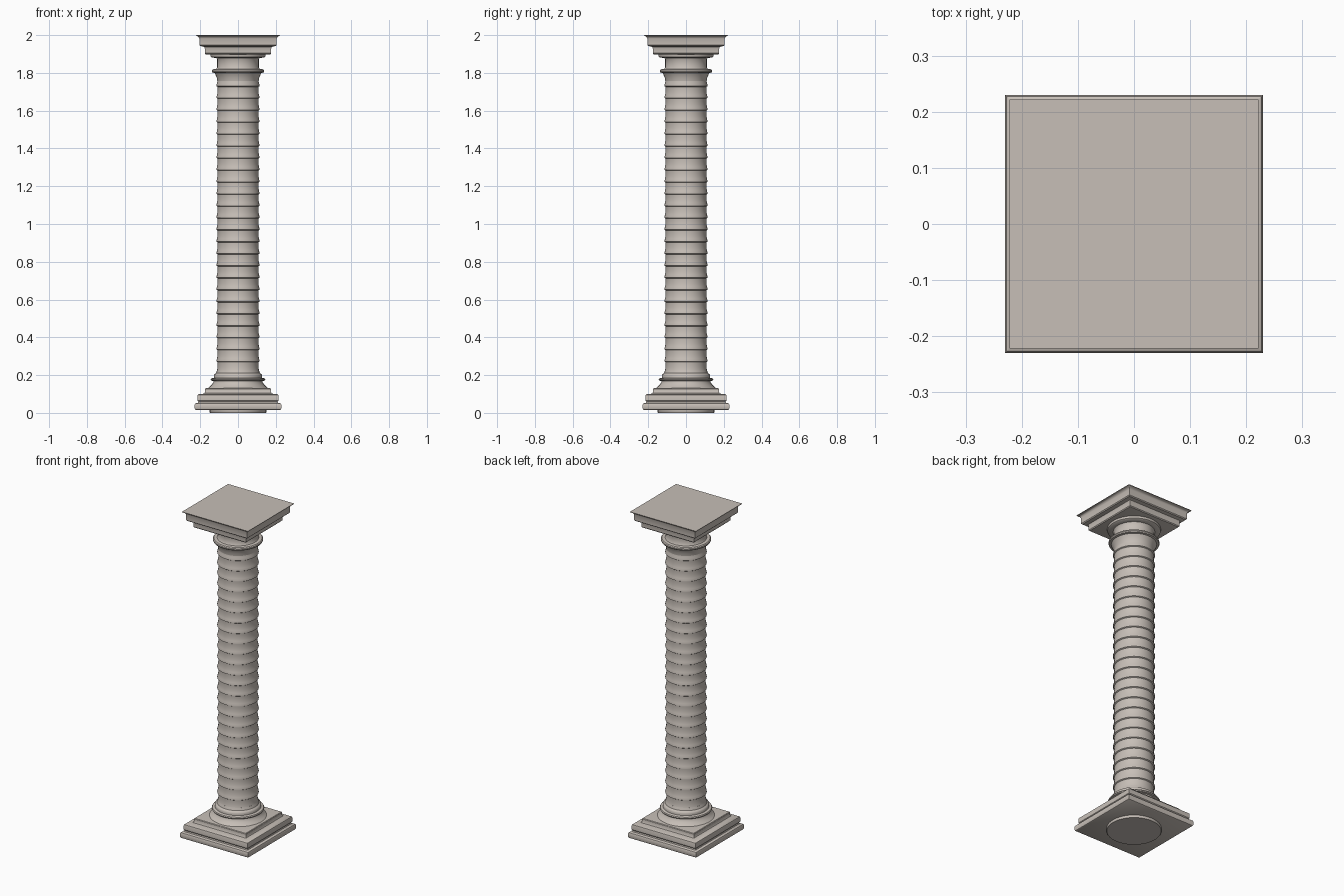
import bpy, bmesh, math

stone = bpy.data.materials.new("warm_grey_stone")
stone.diffuse_color = (0.57, 0.52, 0.475, 1)


def lathe(name, profile, sides):
    """Sweep (half width, z) points round z; 4 sides gives square mouldings."""
    square = sides == 4
    scale = math.sqrt(2) if square else 1
    offset = math.pi / 4 if square else 0
    bm = bmesh.new()
    rings = []
    for r, z in profile:
        rings.append([bm.verts.new((r * scale * math.cos(offset + 2 * math.pi * i / sides),
                                    r * scale * math.sin(offset + 2 * math.pi * i / sides), z))
                      for i in range(sides)])
    for a, b in zip(rings, rings[1:]):
        for i in range(sides):
            j = (i + 1) % sides
            bm.faces.new((a[i], a[j], b[j], b[i]))
    bm.faces.new(rings[0][::-1])
    bm.faces.new(rings[-1])
    bmesh.ops.recalc_face_normals(bm, faces=bm.faces)
    mesh = bpy.data.meshes.new(name)
    bm.to_mesh(mesh)
    bm.free()
    mesh.materials.append(stone)
    ob = bpy.data.objects.new(name, mesh)
    bpy.context.collection.objects.link(ob)
    bpy.ops.object.select_all(action='DESELECT')
    ob.select_set(True)
    bpy.context.view_layer.objects.active = ob
    bpy.ops.object.shade_smooth_by_angle(angle=math.radians(35))
    return ob


# Round foot under the base
lathe("foot_disc", [(0.148, 0), (0.15, 0.003), (0.15, 0.02)], 64)

# Square stepped base with rounded mouldings
lathe("square_base", [
    (0.222, 0.015), (0.227, 0.018), (0.23, 0.026), (0.23, 0.042), (0.227, 0.049), (0.222, 0.052),
    (0.212, 0.053), (0.210, 0.06), (0.215, 0.066), (0.215, 0.09), (0.213, 0.096), (0.208, 0.099),
    (0.185, 0.101), (0.178, 0.104), (0.175, 0.11), (0.175, 0.126), (0.172, 0.13), (0.155, 0.132)], 4)

# Flared round collar between base and shaft
lathe("base_collar", [
    (0.163, 0.128), (0.150, 0.138), (0.138, 0.150), (0.130, 0.164), (0.130, 0.169),
    (0.142, 0.171), (0.145, 0.176), (0.142, 0.182), (0.128, 0.186), (0.128, 0.198),
    (0.124, 0.205), (0.116, 0.210), (0.111, 0.225)], 64)

# Ribbed shaft: stacked bells, each flaring to a sharp lower lip
count, z0, z1 = 25, 0.205, 1.79
step = (z1 - z0) / count
shaft = []
for i in range(count):
    z = z0 + i * step
    shaft += [(0.108, z), (0.1145, z + 0.06 * step), (0.1145, z + 0.14 * step),
              (0.111, z + 0.3 * step), (0.1085, z + 0.55 * step), (0.1075, z + 0.8 * step)]
shaft.append((0.108, z1))
lathe("ribbed_shaft", shaft, 64)

# Round necking ring, neck and upper collar
lathe("neck", [
    (0.109, 1.755), (0.112, 1.775), (0.119, 1.79), (0.124, 1.80), (0.136, 1.802), (0.139, 1.808),
    (0.138, 1.814), (0.133, 1.819), (0.115, 1.821), (0.110, 1.83), (0.110, 1.872), (0.114, 1.879),
    (0.138, 1.881), (0.144, 1.885), (0.146, 1.891), (0.146, 1.902)], 64)

# Square stepped capital with a thin projecting top lip
lathe("square_capital", [
    (0.165, 1.897), (0.172, 1.899), (0.176, 1.904), (0.176, 1.93), (0.179, 1.937), (0.186, 1.94),
    (0.200, 1.942), (0.205, 1.947), (0.205, 1.982), (0.208, 1.989), (0.214, 1.994),
    (0.222, 1.997), (0.222, 2.0)], 4)
